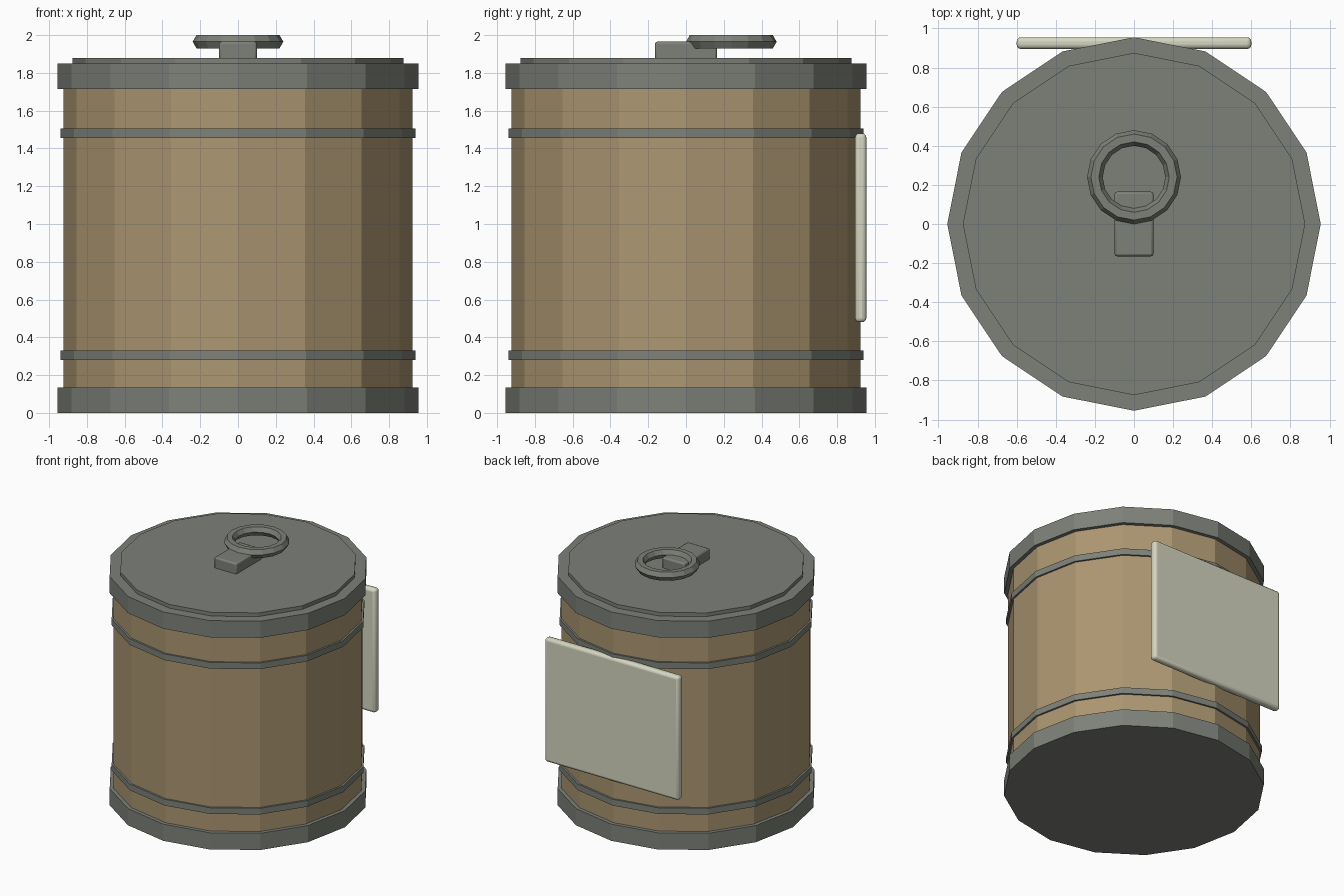
import bpy
from math import radians

cube = bpy.data.objects.get("Cube")
if cube:
    bpy.data.objects.remove(cube, do_unlink=True)


def material(name, rgb):
    m = bpy.data.materials.new(name)
    m.use_nodes = True
    m.diffuse_color = (*rgb, 1)
    m.node_tree.nodes["Principled BSDF"].inputs["Base Color"].default_value = (*rgb, 1)
    return m


steel = material("grey_steel", (0.205, 0.22, 0.19))
tan = material("tan_barrel", (0.41, 0.305, 0.165))
cream = material("cream_plate", (0.66, 0.67, 0.53))


def finish(name, mat):
    ob = bpy.context.object
    ob.name = name
    ob.data.materials.append(mat)
    return ob


def drum(name, radius, bottom, top, mat):
    # Sixteen-sided section with a corner on each axis
    bpy.ops.mesh.primitive_cylinder_add(
        vertices=16, radius=radius, depth=top - bottom,
        location=(0, 0, (bottom + top) / 2))
    return finish(name, mat)


def rounded_box(name, size, location, bevel, segments, mat):
    bpy.ops.mesh.primitive_cube_add(size=1, location=location)
    ob = finish(name, mat)
    ob.scale = size
    bpy.ops.object.transform_apply(location=False, rotation=False, scale=True)
    mod = ob.modifiers.new("soft_edges", "BEVEL")
    mod.width = bevel
    mod.segments = segments
    bpy.ops.object.shade_smooth_by_angle(angle=radians(40))
    return ob


# Barrel, rims, hoops and lid
drum("barrel_body", 0.925, 0.05, 1.8, tan)
drum("bottom_rim", 0.955, 0, 0.135, steel)
drum("top_rim", 0.955, 1.715, 1.85, steel)
drum("lid_panel", 0.875, 1.83, 1.88, steel)
for name, z in (("lower_hoop", 0.28), ("upper_hoop", 1.455)):
    drum(name, 0.94, z, z + 0.05, steel)

# Pull tab and ring on the lid
rounded_box("pull_tab", (0.2, 0.33, 0.1), (0, 0, 1.915), 0.012, 2, steel)
bpy.ops.mesh.primitive_torus_add(
    major_segments=16, minor_segments=6, major_radius=0.2, minor_radius=0.04,
    location=(0, 0.24, 1.965))
finish("pull_ring", steel)

# Blank plate on the back
rounded_box("back_plate", (1.2, 0.06, 1.0), (0, 0.925, 0.98), 0.022, 3, cream)
